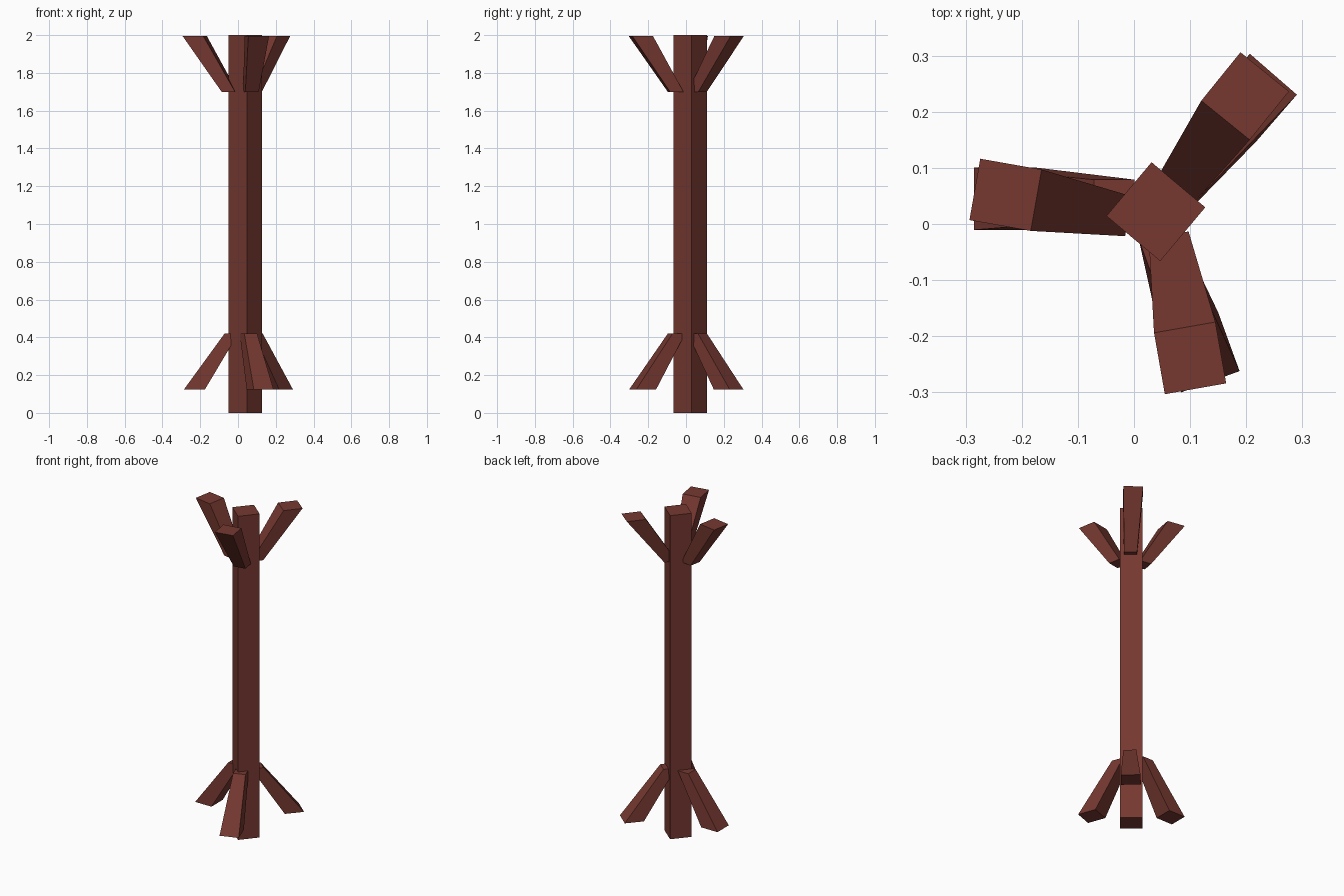
import bpy
import bmesh
from math import radians, cos, sin

cube = bpy.data.objects.get("Cube")
if cube:
    bpy.data.objects.remove(cube, do_unlink=True)

wood = bpy.data.materials.new("reddish brown wood")
wood.use_nodes = True
colour = (0.18, 0.04, 0.03, 1)
wood.diffuse_color = colour
wood.node_tree.nodes["Principled BSDF"].inputs["Base Color"].default_value = colour


def square(centre, z, size, angle):
    """Corners of a level square turned about z."""
    c, s, h = cos(radians(angle)), sin(radians(angle)), size / 2
    return [(centre[0] + h * (a * c - b * s), centre[1] + h * (a * s + b * c), z)
            for a, b in ((-1, -1), (1, -1), (1, 1), (-1, 1))]


def beam(name, low, high):
    """Four-sided beam joining two level squares."""
    bm = bmesh.new()
    a = [bm.verts.new(p) for p in square(*low)]
    b = [bm.verts.new(p) for p in square(*high)]
    bm.faces.new(a[::-1])
    bm.faces.new(b)
    for i in range(4):
        j = (i + 1) % 4
        bm.faces.new((a[i], a[j], b[j], b[i]))
    bmesh.ops.recalc_face_normals(bm, faces=bm.faces)
    mesh = bpy.data.meshes.new(name)
    bm.to_mesh(mesh)
    bm.free()
    mesh.materials.append(wood)
    bpy.context.collection.objects.link(bpy.data.objects.new(name, mesh))


# Central post
POST = (0.039, 0.022)
beam("post", (POST, 0, 0.125, 50), (POST, 2, 0.125, 50))

# Struts flare from a narrow end at the post to a wide free end
NARROW, WIDE = 0.072, 0.111

# Upper struts: near centre, far centre, heading
for name, near, far, angle in (
        ("upper_back_strut", (0.076, 0.06), (0.198, 0.228), 51),
        ("upper_right_strut", (-0.045, 0.02), (-0.229, 0.052), 170),
        ("upper_front_strut", (0.068, -0.055), (0.1, -0.239), -80)):
    beam(name, (near, 1.7, NARROW, angle), (far, 1.995, WIDE, angle))

# Lower struts, splayed down like feet
for name, near, far, angle in (
        ("lower_back_strut", (0.08, 0.06), (0.212, 0.225), 49),
        ("lower_right_strut", (-0.035, 0.043), (-0.23, 0.045), 180),
        ("lower_front_strut", (0.055, -0.05), (0.117, -0.229), -70)):
    beam(name, (far, 0.125, WIDE, angle), (near, 0.42, NARROW, angle))
